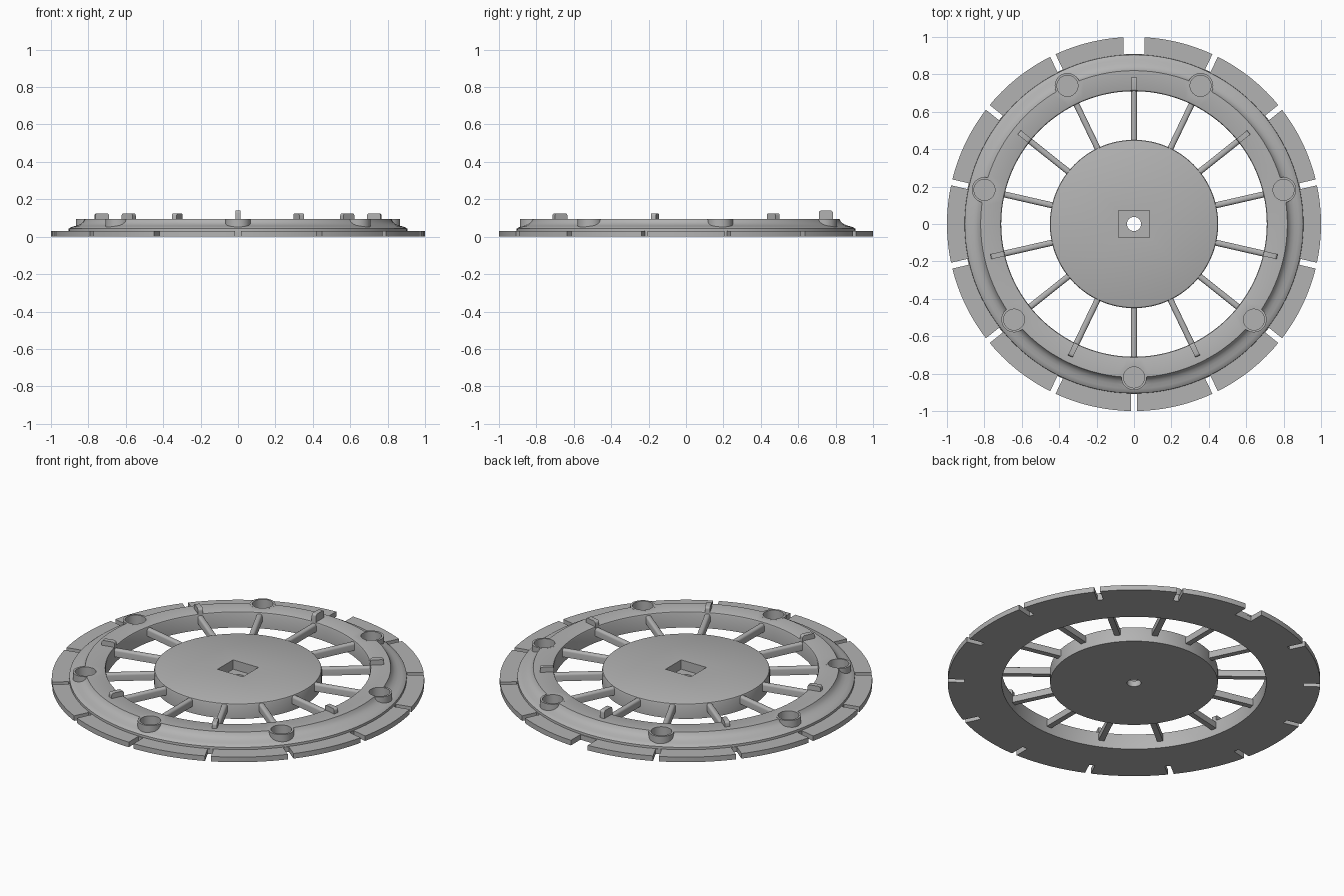
import bpy
import bmesh
from math import radians, cos, sin, pi, tau
from mathutils import Matrix, Vector

cube = bpy.data.objects.get("Cube")
if cube:
    bpy.data.objects.remove(cube, do_unlink=True)

# One plain grey for the whole casting
grey = bpy.data.materials.new("plain_grey")
grey.use_nodes = True
GREY = (0.45, 0.45, 0.45, 1)
grey.diffuse_color = GREY
grey.node_tree.nodes["Principled BSDF"].inputs["Base Color"].default_value = GREY

STEP = tau / 14          # spoke and slot spacing
angles = [-pi / 2 + k * STEP for k in range(14)]
boss_angles = angles[0::2]
tab_angles = angles[1::2]
BOSS_R = 0.82


def finish(bm, name):
    bmesh.ops.recalc_face_normals(bm, faces=bm.faces)
    mesh = bpy.data.meshes.new(name)
    bm.to_mesh(mesh)
    bm.free()
    mesh.materials.append(grey)
    obj = bpy.data.objects.new(name, mesh)
    bpy.context.collection.objects.link(obj)
    return obj


def lathe(name, profile, steps=112, closed=True):
    """Spin an (r, z) profile round the z axis."""
    bm = bmesh.new()
    verts = [bm.verts.new((r, 0, z)) for r, z in profile]
    edges = [bm.edges.new(p) for p in zip(verts, verts[1:])]
    if closed:
        edges.append(bm.edges.new((verts[-1], verts[0])))
    bmesh.ops.spin(bm, geom=verts + edges, cent=(0, 0, 0), axis=(0, 0, 1),
                   angle=tau, steps=steps, use_merge=True)
    bmesh.ops.remove_doubles(bm, verts=bm.verts, dist=1e-5)
    return finish(bm, name)


def add_box(bm, angle, r0, r1, width, z0, z1):
    """Box lying along a radius at the given angle."""
    m = (Matrix.Rotation(angle, 4, 'Z')
         @ Matrix.Translation(((r0 + r1) / 2, 0, (z0 + z1) / 2))
         @ Matrix.Diagonal((r1 - r0, width, z1 - z0, 1)))
    return bmesh.ops.create_cube(bm, size=1, matrix=m)["verts"]


def add_cylinder(bm, x, y, radius, z0, z1, segments=40):
    bmesh.ops.create_cone(bm, cap_ends=True, segments=segments, radius1=radius,
                          radius2=radius, depth=z1 - z0,
                          matrix=Matrix.Translation((x, y, (z0 + z1) / 2)))


def boolean(target, tool, operation):
    mod = target.modifiers.new(operation, 'BOOLEAN')
    mod.object, mod.operation, mod.solver = tool, operation, 'EXACT'
    bpy.context.view_layer.objects.active = target
    bpy.ops.object.modifier_apply(modifier=mod.name)
    bpy.data.objects.remove(tool, do_unlink=True)


def discs(name, radius, z0, z1):
    bm = bmesh.new()
    for a in boss_angles:
        add_cylinder(bm, BOSS_R * cos(a), BOSS_R * sin(a), radius, z0, z1)
    return finish(bm, name)


# Rim: flat top, ogee shoulder and thin flange
rim = lathe("rim", [
    (0.71, 0), (1, 0), (1, 0.03), (0.906, 0.03), (0.905, 0.043), (0.895, 0.05),
    (0.88, 0.055), (0.86, 0.06), (0.842, 0.068), (0.828, 0.08), (0.82, 0.095),
    (0.72, 0.095), (0.713, 0.092), (0.71, 0.085)])
boolean(rim, discs("boss_blanks", 0.068, 0.01, 0.0952), 'UNION')
boolean(rim, discs("boss_pockets", 0.056, 0.04, 0.2), 'DIFFERENCE')

# Slots through the flange, the rear one wider
bm = bmesh.new()
for i, a in enumerate(angles):
    add_box(bm, a, 0.91, 1.1, 0.11 if i == 7 else 0.032, -0.1, 0.1)
boolean(rim, finish(bm, "slot_cutters"), 'DIFFERENCE')

# Hub with a square socket and a small through hole
hub = lathe("hub", [(0, 0), (0.45, 0), (0.45, 0.08), (0.447, 0.087),
                    (0.44, 0.09), (0, 0.09)], closed=False)
bm = bmesh.new()
add_box(bm, 0, -0.083, 0.083, 0.145, 0.035, 0.2)
boolean(hub, finish(bm, "socket_cutter"), 'DIFFERENCE')
bm = bmesh.new()
add_cylinder(bm, 0, 0, 0.038, -0.1, 0.2)
boolean(hub, finish(bm, "hole_cutter"), 'DIFFERENCE')


def rounded_bars(name, bars, bevel, pick):
    """Radial bars with the picked edges rounded."""
    bm = bmesh.new()
    for bar in bars:
        verts = add_box(bm, *bar)
        edges = {e for v in verts for e in v.link_edges if pick(e, bar[0])}
        bmesh.ops.bevel(bm, geom=list(edges), offset=bevel, segments=4,
                        profile=0.5, affect='EDGES')
    return finish(bm, name)


def along_top(edge, angle):
    d = (edge.verts[1].co - edge.verts[0].co).normalized()
    high = min(v.co.z for v in edge.verts) > 0.06
    return high and abs(d.dot(Vector((cos(angle), sin(angle), 0)))) > 0.9


def across_top(edge, angle):
    d = (edge.verts[1].co - edge.verts[0].co).normalized()
    high = min(v.co.z for v in edge.verts) > 0.1
    return high and abs(d.dot(Vector((cos(angle), sin(angle), 0)))) < 0.1


# Spokes with rounded tops, and the tabs on every second one
spokes = rounded_bars("spokes", [(a, 0.44, 0.73, 0.032, 0.04, 0.085)
                                 for a in angles], 0.013, along_top)
tabs = rounded_bars("tabs", [(a, 0.71, 0.785, 0.028, 0.05,
                              0.14 if i == 3 else 0.125)
                             for i, a in enumerate(tab_angles)],
                    0.013, across_top)

for obj in (rim, hub, spokes, tabs):
    bpy.ops.object.select_all(action='DESELECT')
    obj.select_set(True)
    bpy.context.view_layer.objects.active = obj
    bpy.ops.object.shade_smooth_by_angle(angle=radians(32))
